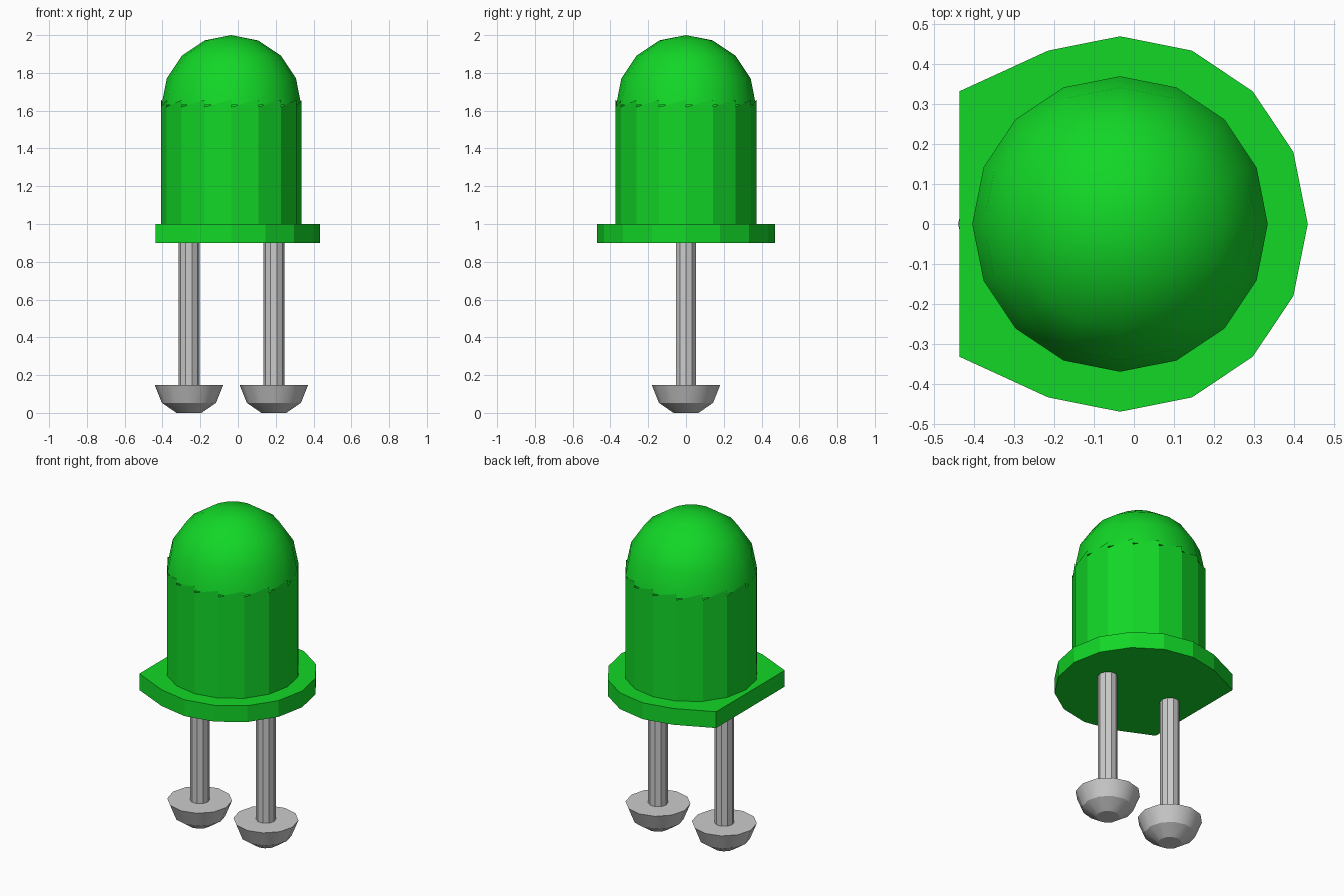
import bpy, bmesh, math

cube = bpy.data.objects.get("Cube")
if cube:
    bpy.data.objects.remove(cube, do_unlink=True)

CX = -0.035      # axis of the bulb
SIDES = 16


def material(name, rgb):
    m = bpy.data.materials.new(name)
    m.use_nodes = True
    m.diffuse_color = (*rgb, 1)
    m.node_tree.nodes["Principled BSDF"].inputs["Base Color"].default_value = (*rgb, 1)
    return m


green = material("green plastic", (0.006, 0.68, 0.02))
metal = material("grey metal", (0.6, 0.6, 0.6))


def finish(name, bm, mat, loc, smooth=None):
    bmesh.ops.recalc_face_normals(bm, faces=bm.faces)
    me = bpy.data.meshes.new(name)
    bm.to_mesh(me)
    bm.free()
    me.materials.append(mat)
    ob = bpy.data.objects.new(name, me)
    ob.location = loc
    bpy.context.collection.objects.link(ob)
    if smooth:
        bpy.ops.object.select_all(action='DESELECT')
        ob.select_set(True)
        bpy.context.view_layer.objects.active = ob
        bpy.ops.object.shade_smooth_by_angle(angle=math.radians(smooth))
    return ob


def ring(bm, r, z, n):
    return [bm.verts.new((r * math.cos(2 * math.pi * i / n),
                          r * math.sin(2 * math.pi * i / n), z)) for i in range(n)]


def lathe(name, profile, n, mat, loc, smooth=None):
    """Stack rings of (radius, height) and cap both ends; radius 0 makes a pole."""
    bm = bmesh.new()
    rings = [ring(bm, max(r, 1e-6), z, n) for r, z in profile]
    for a, b in zip(rings, rings[1:]):
        for i in range(n):
            j = (i + 1) % n
            bm.faces.new((a[i], a[j], b[j], b[i]))
    bm.faces.new(rings[0][::-1])
    bm.faces.new(rings[-1])
    bmesh.ops.remove_doubles(bm, verts=bm.verts, dist=1e-4)
    return finish(name, bm, mat, loc, smooth)


# Dome: upper half of a sphere
dome = [(0.37 * math.cos(math.radians(a)), 1.63 + 0.37 * math.sin(math.radians(a)))
        for a in (0, 22.5, 45, 67.5, 90)]
lathe("dome", dome, SIDES, green, (CX, 0, 0), 40)

# Body: flat panels whose top edges step like saw teeth over the dome
bm = bmesh.new()
for i in range(SIDES):
    pts = []
    for k, z in ((i, 0.99), (i + 1, 0.99), (i + 1, 1.657), (i, 1.62)):
        a = 2 * math.pi * k / SIDES
        pts.append(bm.verts.new((0.372 * math.cos(a), 0.372 * math.sin(a), z)))
    bm.faces.new(pts)
# Join the panels along the bottom and close it
bmesh.ops.remove_doubles(bm, verts=[v for v in bm.verts if v.co.z < 1.0], dist=1e-4)
bm.faces.new(sorted((v for v in bm.verts if v.co.z < 1.0),
                    key=lambda v: math.atan2(v.co.y, v.co.x)))
finish("body", bm, green, (CX, 0, 0))

# Flange: round rim with one flat side
bm = bmesh.new()
outline = []
for i in range(-6, 7):
    a = 2 * math.pi * i / SIDES
    x = 0.47 * math.cos(a) if abs(i) < 6 else -0.402
    outline.append(bm.verts.new((x, 0.47 * math.sin(a), 0.9)))
face = bm.faces.new(outline)
top = bmesh.ops.extrude_face_region(bm, geom=[face])
bmesh.ops.translate(bm, vec=(0, 0, 0.1),
                    verts=[g for g in top["geom"] if isinstance(g, bmesh.types.BMVert)])
finish("flange", bm, green, (CX, 0, 0))

# Two legs, each ending in a bowl-shaped foot
for side, dx in (("right", -0.225), ("left", 0.225)):
    loc = (CX + dx, 0, 0)
    lathe(side + "_leg", [(0.055, 0.14), (0.055, 0.91)], 10, metal, loc)
    lathe(side + "_foot", [(0.066, 0), (0.143, 0.053), (0.181, 0.148)], 12, metal, loc, 31)
